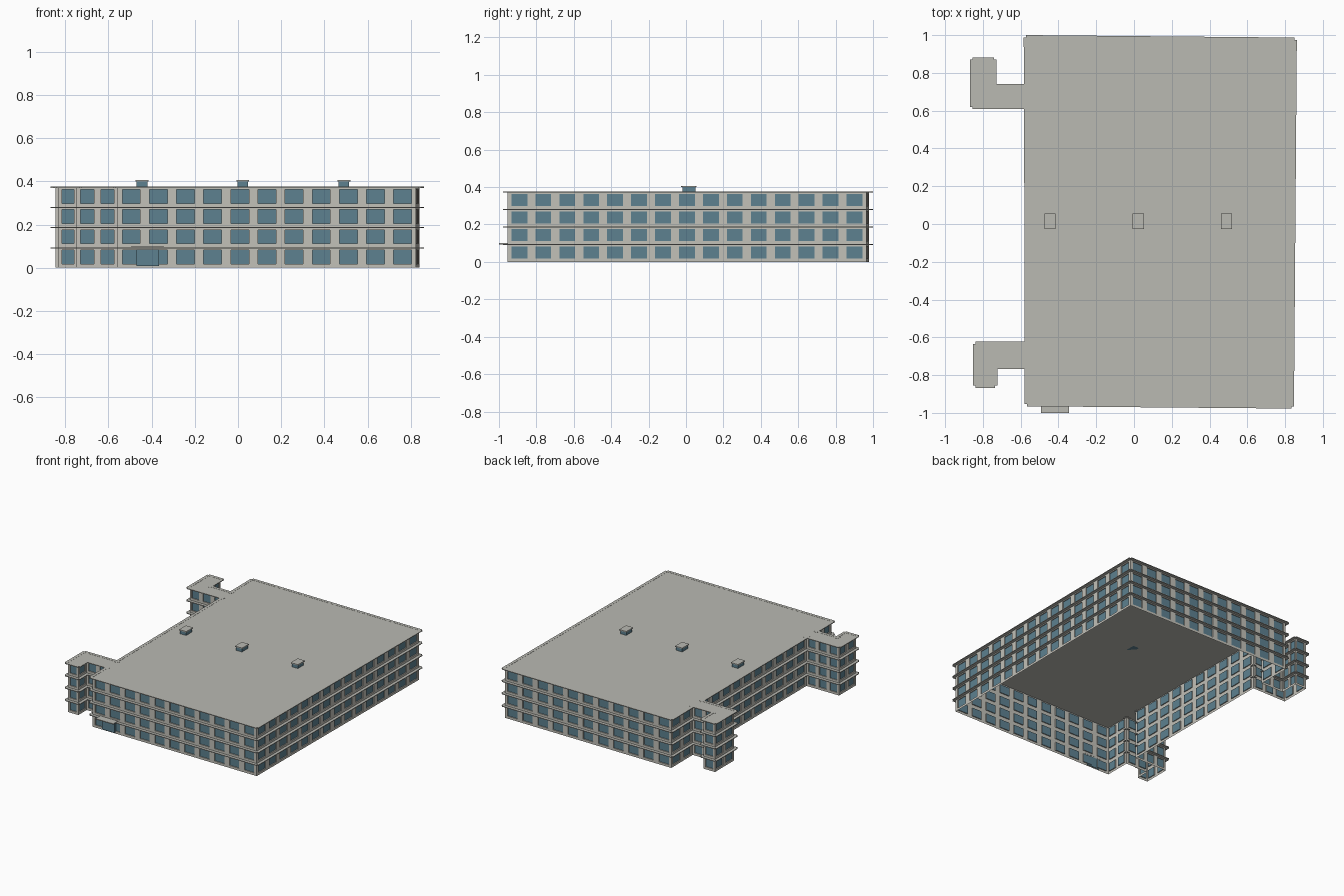
import bpy, bmesh, math
from mathutils import Vector

if "Cube" in bpy.data.objects:
    bpy.data.objects.remove(bpy.data.objects["Cube"])

# Colours
def mat(name, c):
    m = bpy.data.materials.new(name)
    m.diffuse_color = (*c, 1)
    m.use_nodes = True
    m.node_tree.nodes["Principled BSDF"].inputs["Base Color"].default_value = m.diffuse_color
    return m

WALL = mat("pale_wall", (0.54, 0.53, 0.48))
GLASS = mat("blue_glass", (0.11, 0.22, 0.28))
ROOF = mat("roof_grey", (0.49, 0.49, 0.45))

# Wall footprint, counter-clockwise: main block with two L-shaped stair towers
PLAN = [Vector(p) for p in [
    (-0.557, -0.943), (0.825, -0.955), (0.84, 0.965), (-0.562, 0.978),
    (-0.56, 0.72), (-0.75, 0.72), (-0.75, 0.86), (-0.845, 0.86),
    (-0.845, 0.63), (-0.56, 0.63), (-0.557, -0.645), (-0.83, -0.645),
    (-0.83, -0.845), (-0.745, -0.845), (-0.745, -0.745), (-0.557, -0.745)]]
EDGES = list(zip(PLAN, PLAN[1:] + PLAN[:1]))
FLOORS, STOREY = 4, 0.0935
TOP = FLOORS * STOREY
RECESS, OVERHANG, BAY = 0.007, 0.022, 0.13

def finish(bm, name, mats):
    me = bpy.data.meshes.new(name)
    bm.to_mesh(me)
    bm.free()
    for m in mats:
        me.materials.append(m)
    ob = bpy.data.objects.new(name, me)
    bpy.context.collection.objects.link(ob)
    return ob

def prism(bm, pts, z0, z1):
    """Add a closed prism over a counter-clockwise outline."""
    lo = [bm.verts.new((p[0], p[1], z0)) for p in pts]
    hi = [bm.verts.new((p[0], p[1], z1)) for p in pts]
    bm.faces.new(lo[::-1])
    bm.faces.new(hi)
    n = len(pts)
    for i in range(n):
        j = (i + 1) % n
        bm.faces.new((lo[i], lo[j], hi[j], hi[i]))

def box(name, x, y, z, m):
    bm = bmesh.new()
    prism(bm, [(x[0], y[0]), (x[1], y[0]), (x[1], y[1]), (x[0], y[1])], *z)
    return finish(bm, name, [m])

# Walls: open-bottomed shell, gridded so each bay has one recessed window
bm = bmesh.new()
panes = []
for a, b in EDGES:
    bays = math.ceil((b - a).length / BAY)
    us = [0.0]
    for i in range(bays):
        us += [(i + 0.17) / bays, (i + 0.83) / bays]
    us.append(1.0)
    zs = [0.0]
    for f in range(FLOORS):
        zs += [f * STOREY + 0.018, f * STOREY + 0.082]
    zs.append(TOP)
    grid = [[bm.verts.new((*a.lerp(b, u), z)) for u in us] for z in zs]
    for r in range(len(zs) - 1):
        for c in range(len(us) - 1):
            f = bm.faces.new((grid[r][c], grid[r][c + 1],
                              grid[r + 1][c + 1], grid[r + 1][c]))
            if r % 2 and c % 2:
                panes.append(f)
bm.normal_update()
bmesh.ops.inset_individual(bm, faces=panes, thickness=0, depth=-RECESS)
for f in panes:
    f.material_index = 1
finish(bm, "walls_and_windows", [WALL, GLASS])

# Flat roof
bm = bmesh.new()
bm.faces.new([bm.verts.new((p.x, p.y, TOP)) for p in PLAN])
finish(bm, "roof", [ROOF])

# Ledges: one strip per wall at every floor line and at the eaves
bm = bmesh.new()
for a, b in EDGES:
    d = (b - a).normalized()
    out = Vector((d.y, -d.x)) * OVERHANG
    s, e = a - d * 0.01, b + d * 0.01
    for f in range(1, FLOORS + 1):
        z = f * STOREY
        prism(bm, [s + out, e + out, e, s], z - 0.004, z + 0.001)
finish(bm, "floor_ledges", [ROOF])

# Roof vents: glazed body with a slightly wider cap
for i, x in enumerate((-0.445, 0.022, 0.49)):
    box(f"vent_body_{i + 1}", (x - 0.025, x + 0.025), (-0.02, 0.05), (TOP, 0.4), GLASS)
    box(f"vent_cap_{i + 1}", (x - 0.03, x + 0.03), (-0.026, 0.056), (0.4, 0.407), ROOF)

# Entrance: door plate under a canopy
box("entrance_door", (-0.47, -0.365), (-0.955, -0.94), (0.008, 0.085), GLASS)
box("entrance_canopy", (-0.493, -0.345), (-1.0, -0.943), (0.094, 0.1), ROOF)
